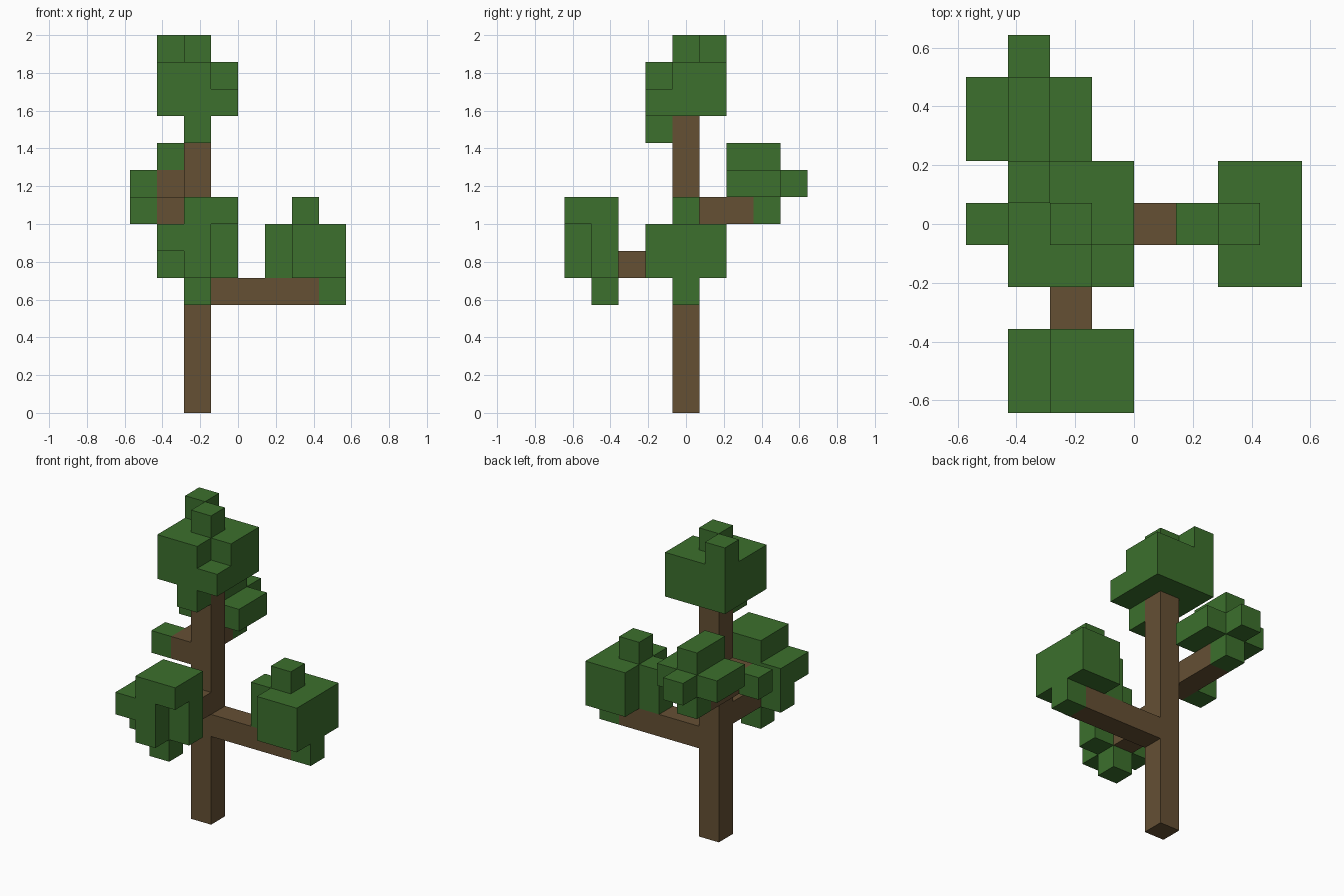
import bpy
import bmesh
from itertools import product
from mathutils import Vector

cube = bpy.data.objects.get("Cube")
if cube:
    bpy.data.objects.remove(cube, do_unlink=True)

UNIT = 1 / 7  # edge of one block


def material(name, rgb):
    m = bpy.data.materials.new(name)
    m.use_nodes = True
    m.diffuse_color = (*rgb, 1)
    bsdf = next(n for n in m.node_tree.nodes if n.type == 'BSDF_PRINCIPLED')
    bsdf.inputs["Base Color"].default_value = (*rgb, 1)
    bsdf.inputs["Roughness"].default_value = 0.9
    return m


BARK = material("bark brown", (0.130, 0.080, 0.034))
LEAF = material("leaf green", (0.045, 0.162, 0.026))


def block_run(x, y, z):
    """Cells of a box; each axis is one index or a (first, last) pair."""
    spans = [(a, a) if isinstance(a, int) else a for a in (x, y, z)]
    return set(product(*(range(a, b + 1) for a, b in spans)))


def block_part(name, mat, boxes, holes=()):
    """Outer skin of a union of block runs, with some cells left out."""
    cells = set().union(*(block_run(*b) for b in boxes)) - set(holes)
    bm = bmesh.new()
    for cell in cells:
        # x and z cells start on whole units, y cells are centred on them
        centre = Vector(cell) + Vector((0.5, 0, 0.5))
        for axis, side in product(range(3), (-1, 1)):
            n = Vector((0, 0, 0))
            n[axis] = side
            if tuple(int(c + d) for c, d in zip(cell, n)) in cells:
                continue
            u = Vector((0, 0, 0))
            u[(axis + 1) % 3] = 1
            v = n.cross(u)
            corners = (-u - v, u - v, u + v, v - u)
            bm.faces.new([bm.verts.new((centre + (n + c) / 2) * UNIT)
                          for c in corners])
    bmesh.ops.remove_doubles(bm, verts=bm.verts, dist=UNIT / 100)
    mesh = bpy.data.meshes.new(name)
    bm.to_mesh(mesh)
    bm.free()
    mesh.materials.append(mat)
    bpy.context.collection.objects.link(bpy.data.objects.new(name, mesh))


# Trunk and branches
block_part("trunk", BARK, [(-2, 0, (0, 10))])
block_part("left_branch", BARK, [((-1, 2), 0, 4)])
block_part("front_branch", BARK, [(-2, (-2, -1), 5)])
block_part("back_branch", BARK, [(-3, (0, 2), 7), (-3, 2, 8)])

# Crown with a notched front corner, two tufts and a hanging leaf
block_part("crown_leaves", LEAF,
           [((-3, -1), (-1, 1), (11, 12)),
            (-2, 0, 13), (-3, 1, 13), (-2, -1, 10)],
           holes=[(-1, -1, 12)])

# Leaves at the end of the left branch
block_part("left_leaves", LEAF,
           [((2, 3), (-1, 1), (5, 6)), (1, 0, (5, 6)),
            (2, 0, 7), (3, 0, 4)])

# Leaves at the end of the front branch
block_part("front_leaves", LEAF,
           [((-2, -1), (-4, -3), (5, 7)), (-3, (-4, -3), 6),
            (-3, -3, 5), (-2, -3, 4)],
           holes=[(-1, -4, 5), (-1, -4, 6)])

# Leaves at the end of the back branch
block_part("back_leaves", LEAF,
           [((-4, -2), (2, 3), 8), (-3, (2, 3), 9),
            (-3, 4, 8), (-3, 3, 7)],
           holes=[(-3, 2, 8)])

# Single leaf on the right stub
block_part("right_leaf", LEAF, [(-4, 0, 7)])
